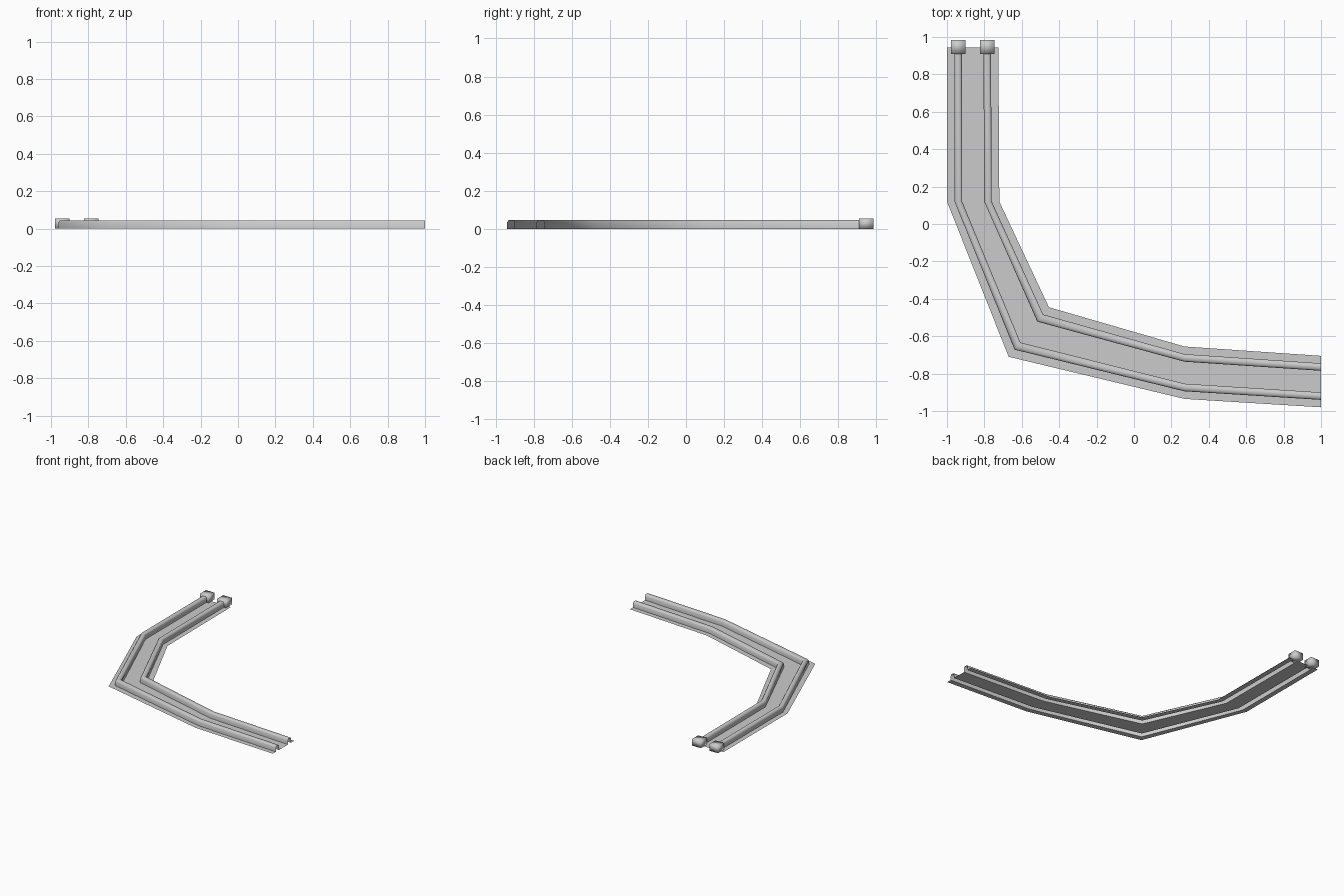
import bpy
import bmesh
import math

if "Cube" in bpy.data.objects:
    bpy.data.objects.remove(bpy.data.objects["Cube"])

grey = bpy.data.materials.new("light grey")
grey.diffuse_color = (0.6, 0.6, 0.6, 1)
grey.use_nodes = True
grey.node_tree.nodes["Principled BSDF"].inputs["Base Color"].default_value = grey.diffuse_color

# Plan of the bend: outer and inner edge corners
outer = [(-1, 0.945), (-1, 0.12), (-0.67, -0.71), (0.27, -0.935), (1, -0.98)]
inner = [(-0.725, 0.945), (-0.72, 0.12), (-0.455, -0.445), (0.27, -0.655), (1, -0.705)]

# Cross-section: (fraction across the width, height), one raised hollow rib mirrored
half = [(0, 0), (0.145, 0), (0.145, 0.034), (0.172, 0.045),
        (0.263, 0.045), (0.29, 0.034), (0.29, 0)]
profile = half + [(1 - t, z) for t, z in reversed(half)]


def finish(name, bm, angle):
    mesh = bpy.data.meshes.new(name)
    for f in bm.faces:
        f.smooth = True
    bm.to_mesh(mesh)
    bm.free()
    mesh.set_sharp_from_angle(angle=math.radians(angle))
    mesh.materials.append(grey)
    obj = bpy.data.objects.new(name, mesh)
    bpy.context.collection.objects.link(obj)


# Track bed: thin folded sheet swept along the bend
bm = bmesh.new()
rows = [[bm.verts.new((a[0] + (b[0] - a[0]) * t, a[1] + (b[1] - a[1]) * t, z))
         for t, z in profile] for a, b in zip(outer, inner)]
for r, s in zip(rows, rows[1:]):
    for i in range(len(profile) - 1):
        bm.faces.new((r[i], s[i], s[i + 1], r[i + 1]))
finish("track_bed", bm, 75)

# Connector blocks at the far end of each rib
for name, x in (("outer_connector", -0.94), ("inner_connector", -0.785)):
    bm = bmesh.new()
    bmesh.ops.create_cube(bm, size=1)
    for v in bm.verts:
        v.co = (x + v.co.x * 0.078, 0.947 + v.co.y * 0.076, 0.0275 + v.co.z * 0.055)
    finish(name, bm, 180)
